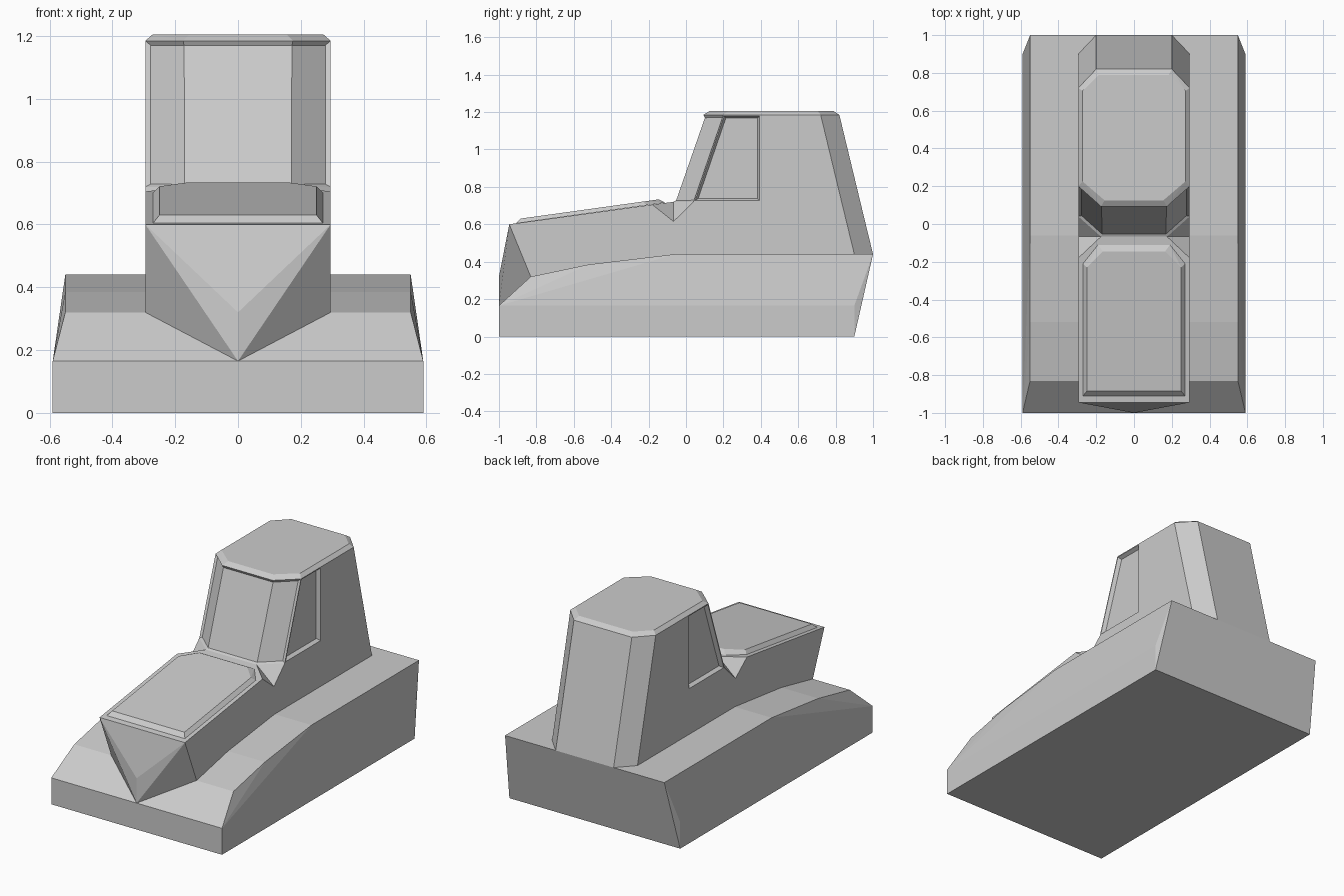
import bpy, bmesh
from mathutils import Vector

if "Cube" in bpy.data.objects:
    bpy.data.objects.remove(bpy.data.objects["Cube"])


def hull(name, half, open_dirs=(), detail=None):
    """Flat-faced convex part from right-half points, mirrored across x = 0."""
    bm = bmesh.new()
    for p in {(s * x, y, z) for x, y, z in half for s in (1, -1)}:
        bm.verts.new(p)
    bmesh.ops.convex_hull(bm, input=bm.verts[:])
    bmesh.ops.delete(bm, geom=[v for v in bm.verts if not v.link_faces], context='VERTS')
    bmesh.ops.dissolve_limit(bm, angle_limit=0.03, verts=bm.verts[:], edges=bm.edges[:])
    bmesh.ops.recalc_face_normals(bm, faces=bm.faces[:])
    if detail:
        detail(bm)
    # Remove hidden joining faces
    hidden = [f for f in bm.faces if any(f.normal.dot(Vector(d)) > 0.95 for d in open_dirs)]
    bmesh.ops.delete(bm, geom=hidden, context='FACES')
    me = bpy.data.meshes.new(name)
    bm.to_mesh(me)
    bm.free()
    ob = bpy.data.objects.new(name, me)
    bpy.context.collection.objects.link(ob)
    return ob


UP, DOWN, FRONT, BACK = (0, 0, 1), (0, 0, -1), (0, -1, 0), (0, 1, 0)

# Wide base: side profile with the upper edge drawn in
base = [(0.59, -1, 0), (0.59, -1, 0.165), (0.59, 0.9, 0.165), (0.59, 0.9, 0)]
base += [(0.55, y, z) for y, z in
         [(-0.83, 0.32), (-0.52, 0.385), (-0.06, 0.44), (1, 0.44)]]
hull("base", base)

# Hood with pointed nose and notched rear corners
W = 0.295
hood = [(W, y, z) for y, z in
        [(-0.83, 0.32), (-0.945, 0.6), (-0.18, 0.705), (-0.067, 0.615), (-0.067, 0.3)]]
hood += [(0.175, -0.067, 0.72), (0, -1, 0.32), (0, -1, 0.165)]
hull("hood", hood, [DOWN, BACK])


# Raised hood panel following the slope of the hood
def slope(y):
    return 0.6 + 0.139 * (y + 0.945)


panel = [(x, y, slope(y) + h) for x, y, h in
         [(0.27, -0.91, 0), (0.27, -0.21, 0), (0.19, -0.11, 0),
          (0.25, -0.885, 0.022), (0.25, -0.23, 0.022), (0.165, -0.145, 0.022)]]
hull("hood_panel", panel, [DOWN])

# Lower cab block
SILL = [(0.175, -0.067, 0.72), (W, 0.04, 0.72), (W, 0.832, 0.72), (0.2, 0.932, 0.72)]
lower = SILL + [(W, -0.067, 0.615), (W, -0.067, 0.3), (W, 0.9, 0.44), (0.2, 1.0, 0.44)]
hull("cab_lower", lower, [UP, DOWN, FRONT])


# Upper cab with recessed windshield and side windows
def windows(bm):
    bmesh.ops.bisect_plane(bm, geom=bm.verts[:] + bm.edges[:] + bm.faces[:],
                           plane_co=(0, 0.4, 0), plane_no=(0, 1, 0))
    bm.normal_update()
    tall = [f for f in bm.faces
            if max(v.co.z for v in f.verts) - min(v.co.z for v in f.verts) > 0.3]
    sides = [f for f in tall if abs(f.normal.x) > 0.99 and f.calc_center_median().y < 0.4]
    front = [f for f in tall if f.normal.y < -0.3]
    bmesh.ops.inset_region(bm, faces=front, thickness=0.012, depth=-0.012,
                           use_even_offset=True)
    bmesh.ops.inset_individual(bm, faces=sides, thickness=0.006, use_even_offset=True)
    bmesh.ops.inset_individual(bm, faces=sides, thickness=0.012, depth=-0.022,
                               use_even_offset=True)
    bm.normal_update()


upper = SILL + [(0.175, 0.093, 1.185), (W, 0.2, 1.185), (W, 0.72, 1.185), (0.2, 0.82, 1.185),
                (0.155, 0.125, 1.205), (0.272, 0.225, 1.205),
                (0.272, 0.705, 1.205), (0.185, 0.79, 1.205)]
hull("cab_upper", upper, [DOWN], windows)
